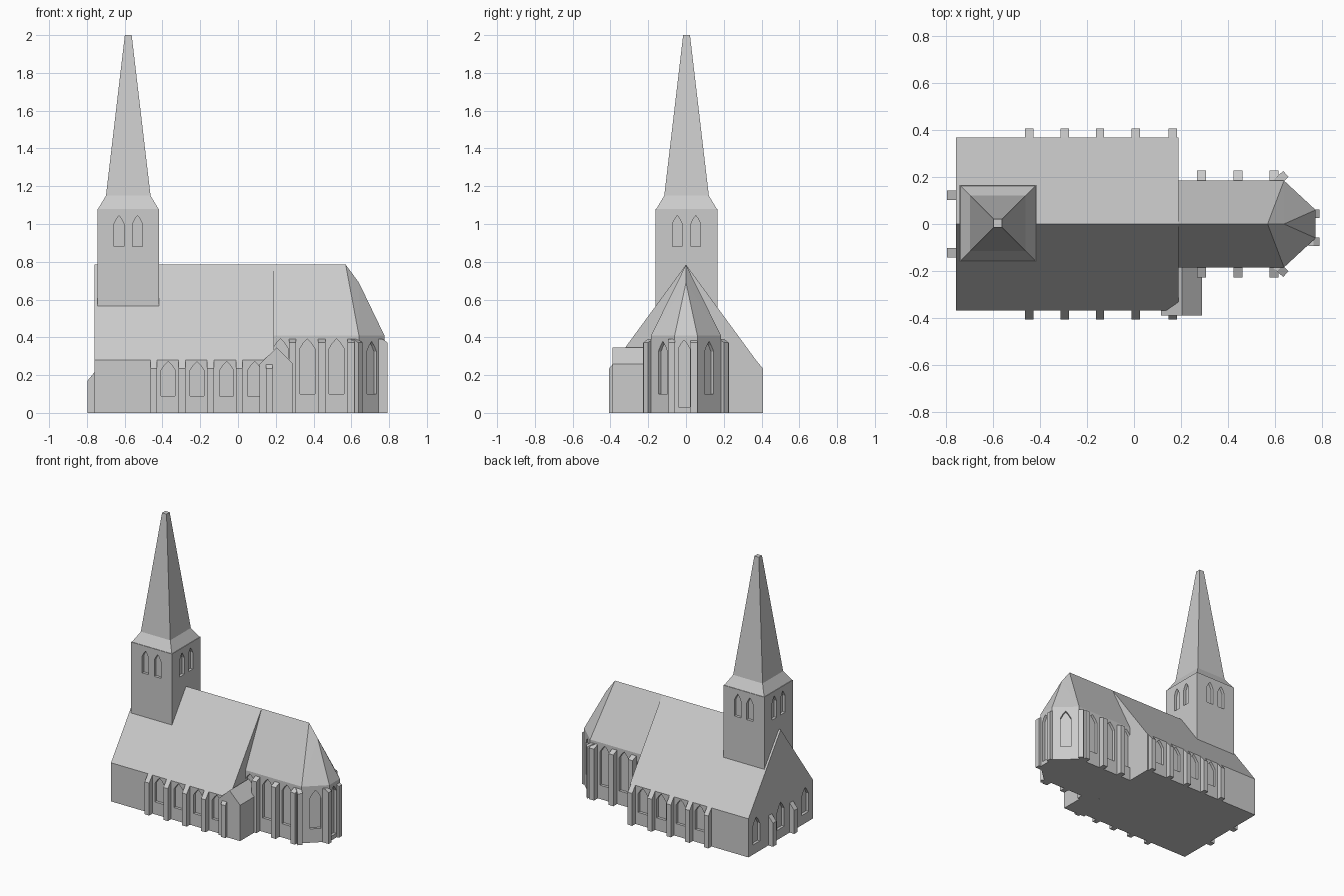
import bpy, bmesh, math
from mathutils import Matrix, Vector

if "Cube" in bpy.data.objects:
    bpy.data.objects.remove(bpy.data.objects["Cube"])

stone = bpy.data.materials.new("grey_stone")
stone.diffuse_color = (0.6, 0.6, 0.6, 1)
stone.use_nodes = True
stone.node_tree.nodes["Principled BSDF"].inputs["Base Color"].default_value = stone.diffuse_color


def make(name, verts, faces):
    me = bpy.data.meshes.new(name)
    me.from_pydata(verts, [], faces)
    bm = bmesh.new()
    bm.from_mesh(me)
    bmesh.ops.recalc_face_normals(bm, faces=bm.faces)
    bm.to_mesh(me)
    bm.free()
    me.materials.append(stone)
    ob = bpy.data.objects.new(name, me)
    bpy.context.collection.objects.link(ob)
    return ob


def prism(name, profile, a, b, matrix=Matrix()):
    """Extrude a (u, z) profile from depth a to b along local y, then place it."""
    n = len(profile)
    vs = [matrix @ Vector((u, d, z)) for d in (a, b) for u, z in profile]
    fs = [list(range(n)), list(range(n, 2 * n))]
    fs += [(i, (i + 1) % n, n + (i + 1) % n, n + i) for i in range(n)]
    return make(name, vs, fs)


def place(x, y, angle):
    """Local +y points outward from the wall at the given angle in degrees."""
    return Matrix.Translation((x, y, 0)) @ Matrix.Rotation(math.radians(angle - 90), 4, 'Z')


def cut_windows(ob, windows, depth=0.02):
    """Recess pointed windows given as (x, y, angle, width, bottom, spring, peak)."""
    for x, y, ang, w, z0, z1, z2 in windows:
        h = w / 2
        arch = [(-h, z0), (h, z0), (h, z1), (h * .5, z1 + (z2 - z1) * .6), (0, z2),
                (-h * .5, z1 + (z2 - z1) * .6), (-h, z1)]
        cutter = prism("window_cutter", arch, -depth, 0.03, place(x, y, ang))
        cutter.hide_render = True
        mod = ob.modifiers.new("window", 'BOOLEAN')
        mod.operation, mod.solver, mod.object = 'DIFFERENCE', 'EXACT', cutter
        dg = bpy.context.evaluated_depsgraph_get()
        me = bpy.data.meshes.new_from_object(ob.evaluated_get(dg))
        ob.modifiers.clear()
        ob.data = me
        bpy.data.objects.remove(cutter)


def buttress(name, x, y, angle, width, out, z_out, z_wall):
    """Wall pier with a sloped top."""
    h, m = width / 2, place(x, y, angle)
    vs = [m @ Vector(p) for s in (-h, h) for p in
          ((s, -.02, 0), (s, out, 0), (s, out, z_out), (s, 0, z_wall), (s, -.02, z_wall))]
    make(name, vs, [(0, 1, 2, 3, 4), (5, 6, 7, 8, 9)] +
         [(i, (i + 1) % 5, 5 + (i + 1) % 5, 5 + i) for i in range(5)])


# nave with steep gabled roof
gable = [(-.37, 0), (.37, 0), (.37, .28), (0, .785), (-.37, .28)]
nave = prism("nave", gable, -.19, .76, place(0, 0, 180))
wins = [(x, s * .37, s * 90, .075, .09, .225, .272) for s in (-1, 1) for x in (-.37, -.217, -.06, .088)]
wins += [(-.76, y, 180, .08, .07, .2, .26) for y in (-.28, 0, .28)]
cut_windows(nave, wins)

# choir with polygonal apse and broken hip roof
plan = [(.17, -.185), (.64, -.185), (.775, -.06), (.775, .06), (.64, .185), (.17, .185)]
verts = [(x, y, z) for z in (0, .41) for x, y in plan]
verts += [(.17, 0, .785), (.57, 0, .785), (.64, 0, .69)]
faces = [range(6)] + [(i, i + 1, i + 7, i + 6) for i in range(5)]
faces += [(5, 0, 6, 12, 11), (6, 7, 13, 12), (10, 11, 12, 13), (7, 8, 14), (7, 14, 13),
          (9, 10, 14), (10, 13, 14), (8, 9, 14)]
choir = make("choir", verts, [tuple(f) for f in faces])
wins = [(x, s * .185, s * 90, .08, .1, .34, .392) for s in (-1, 1) for x in (.225, .367, .522)]
slant = math.degrees(math.atan2(.135, .125))
wins += [(.7075, s * .1225, s * slant, .07, .1, .325, .378) for s in (-1, 1)]
wins += [(.775, -.01, 0, .06, .03, .34, .385)]
cut_windows(choir, wins)

# tower
cx, cy, r = -.581, .003, .164
tower = prism("tower", [(-r, .5), (r, .5), (r, 1.08), (-r, 1.08)], -r, r, place(cx, cy, 90))
wins = []
for a in range(0, 360, 90):
    c, s = round(math.cos(math.radians(a))), round(math.sin(math.radians(a)))
    wins += [(cx + c * r - s * o, cy + s * r + c * o, a, .052, .88, 1.0, 1.045) for o in (-.049, .049)]
cut_windows(tower, wins)

# spire with flared foot
levels = [(r - .004, 1.08), (.118, 1.15), (.018, 2.0)]
verts = [(cx + sx * h, cy + sy * h, z) for h, z in levels for sx, sy in ((-1, -1), (1, -1), (1, 1), (-1, 1))]
faces = [(0, 1, 2, 3), (8, 9, 10, 11)]
faces += [(k + i, k + (i + 1) % 4, k + 4 + (i + 1) % 4, k + 4 + i) for k in (0, 4) for i in range(4)]
make("spire", verts, faces)

# side porch with its own small gable
porch = [(.115, 0), (.29, 0), (.29, .26), (.205, .345), (.115, .26)]
prism("porch", porch, -.39, -.17)

# buttresses around nave, west front, choir and apse
for s in (-1, 1):
    for x in (-.446, -.296, -.145, .007, .165):
        buttress("nave_buttress", x, s * .37, s * 90, .036, .037, .235, .28)
    buttress("west_buttress", -.76, s * .122, 180, .04, .037, .17, .215)
    for x in (.288, .443, .598):
        buttress("choir_buttress", x, s * .185, s * 90, .038, .043, .372, .39)
    buttress("corner_buttress", .622, s * .19, s * 42, .034, .035, .372, .39)
buttress("apse_buttress", .765, .043, 0, .036, .027, .372, .39)
buttress("apse_buttress", .765, -.075, 0, .036, .027, .372, .39)
